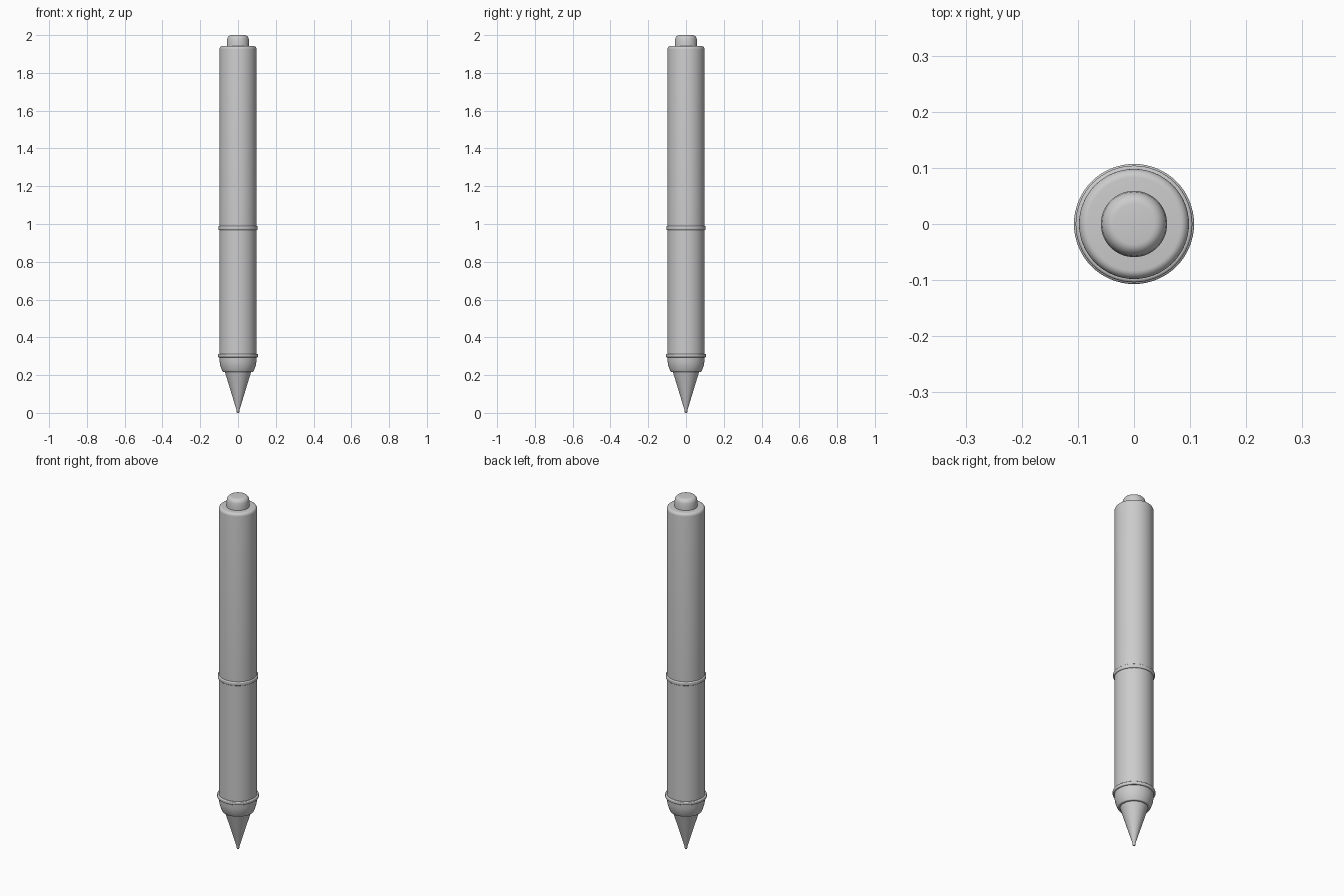
import bpy, math

if "Cube" in bpy.data.objects:
    bpy.data.objects.remove(bpy.data.objects["Cube"])

grey = bpy.data.materials.new("grey")
grey.diffuse_color = (0.6, 0.6, 0.6, 1)
grey.use_nodes = True
grey.node_tree.nodes["Principled BSDF"].inputs["Base Color"].default_value = grey.diffuse_color


def lathe(name, profile, n=64):
    """Revolve (radius, height) points, listed bottom to top, about z."""
    verts = [(r * math.cos(2 * math.pi * i / n), r * math.sin(2 * math.pi * i / n), z)
             for r, z in profile for i in range(n)]
    faces = [(k * n + i, k * n + (i + 1) % n, (k + 1) * n + (i + 1) % n, (k + 1) * n + i)
             for k in range(len(profile) - 1) for i in range(n)]
    last = (len(profile) - 1) * n
    faces += [tuple(reversed(range(n))), tuple(range(last, last + n))]
    mesh = bpy.data.meshes.new(name)
    mesh.from_pydata(verts, [], faces)
    mesh.materials.append(grey)
    obj = bpy.data.objects.new(name, mesh)
    bpy.context.collection.objects.link(obj)
    bpy.ops.object.select_all(action='DESELECT')
    obj.select_set(True)
    bpy.context.view_layer.objects.active = obj
    bpy.ops.object.shade_smooth_by_angle(angle=math.radians(35))
    return obj


def arc(cr, cz, rr, rz, a0, a1, steps=6):
    """Elliptical corner points from angle a0 to a1 in degrees."""
    angles = [math.radians(a0 + (a1 - a0) * i / steps) for i in range(steps + 1)]
    return [(cr + rr * math.cos(a), cz + rz * math.sin(a)) for a in angles]


def band(name, r, z, half):
    """Thin ring with rounded outer edges."""
    b = half * 0.5
    lathe(name, [(0.09, z - half)] + arc(r - b, z - half + b, b, b, -90, 0, 4)
          + arc(r - b, z + half - b, b, b, 0, 90, 4) + [(0.09, z + half)])


# Writing tip: small blunt point and cone
lathe("point", [(0.005, 0.0), (0.007, 0.003), (0.007, 0.02)], 32)
lathe("tip_cone", [(0.007, 0.012), (0.071, 0.222)])

# Rounded collar that holds the tip
lathe("collar", [(0.07, 0.217)] + arc(0.078, 0.222, 0.005, 0.005, -90, -20, 3)
      + [(0.089, 0.236), (0.094, 0.252), (0.097, 0.27), (0.098, 0.30)])

# Barrel halves, the upper one with a rounded shoulder
lathe("lower_barrel", [(0.098, 0.30), (0.098, 0.98)])
lathe("upper_barrel", [(0.098, 0.98)] + arc(0.083, 1.925, 0.015, 0.017, 0, 90))

# Trim bands
band("lower_band", 0.107, 0.303, 0.009)
band("middle_band", 0.104, 0.979, 0.011)

# Push button with a softened cap
lathe("push_button", [(0.059, 1.935), (0.059, 1.968)]
      + arc(0.036, 1.972, 0.022, 0.028, 0, 90))
